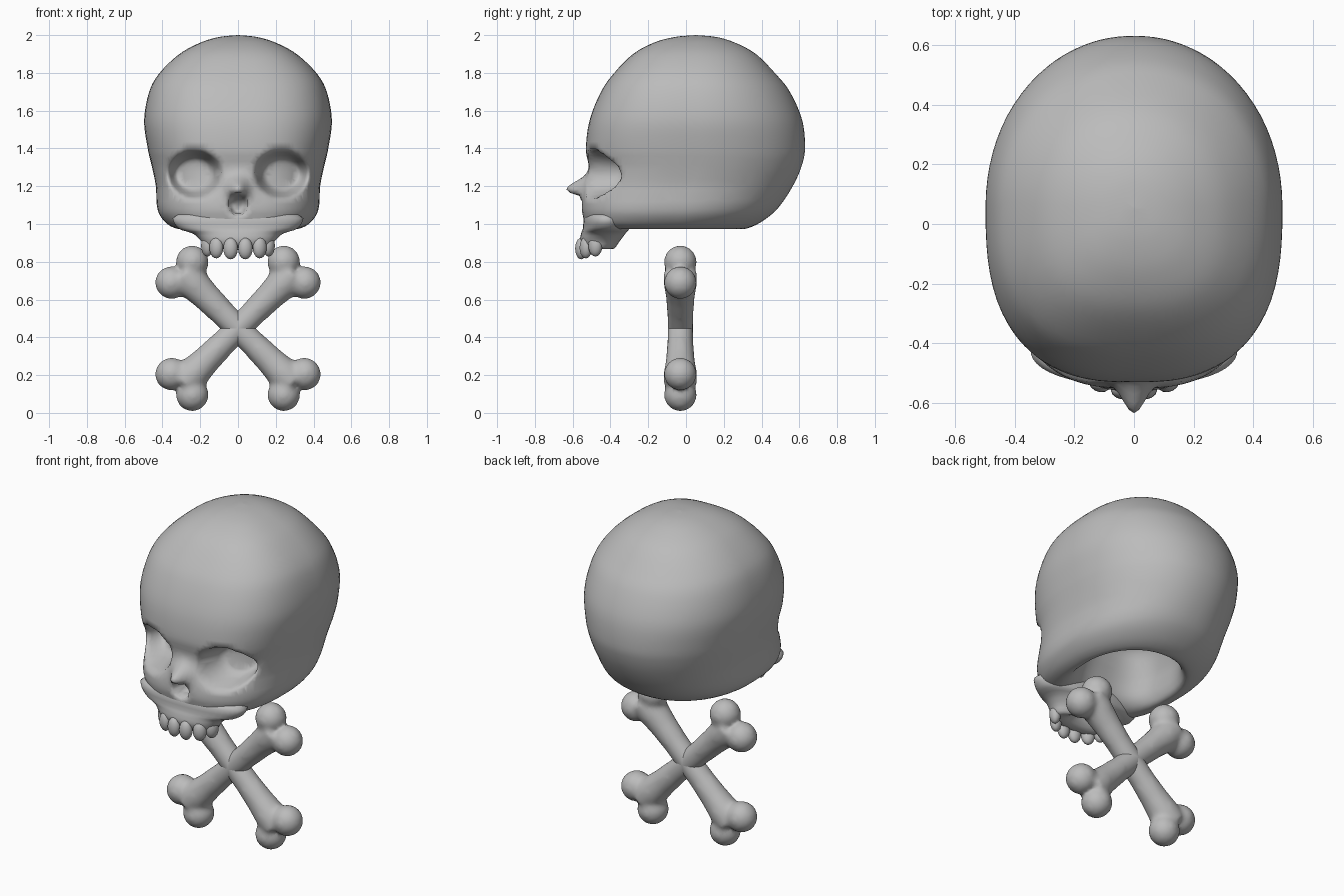
import bpy, bmesh, math
from mathutils import Vector, Matrix

if "Cube" in bpy.data.objects:
    bpy.data.objects.remove(bpy.data.objects["Cube"])

grey = bpy.data.materials.new("bone grey")
grey.use_nodes = True
grey.diffuse_color = (0.5, 0.5, 0.5, 1)
grey.node_tree.nodes["Principled BSDF"].inputs["Base Color"].default_value = (0.5, 0.5, 0.5, 1)


def finish(name, bm):
    """Turn a bmesh into a smooth, coloured object."""
    bmesh.ops.remove_doubles(bm, verts=bm.verts, dist=0.0002)
    bmesh.ops.recalc_face_normals(bm, faces=bm.faces)
    mesh = bpy.data.meshes.new(name)
    bm.to_mesh(mesh)
    bm.free()
    mesh.materials.append(grey)
    mesh.shade_smooth()
    obj = bpy.data.objects.new(name, mesh)
    bpy.context.collection.objects.link(obj)
    return obj


def loft(bm, rings):
    """Skin closed rings of points with quads."""
    grid = [[bm.verts.new(p) for p in ring] for ring in rings]
    for low, high in zip(grid, grid[1:]):
        for i in range(len(low)):
            j = (i + 1) % len(low)
            bm.faces.new((low[i], low[j], high[j], high[i]))


def smooth_rows(rows, steps):
    """Catmull-Rom interpolation through the profile rows."""
    rows = [Vector(r) for r in rows]
    out = []
    for i in range(len(rows) - 1):
        a, b, c = rows[max(i - 1, 0)], rows[i], rows[i + 1]
        d = rows[min(i + 2, len(rows) - 1)]
        for s in range(steps):
            t = s / steps
            out.append(b + (c - a) * (t / 2) + (2 * a - 5 * b + 4 * c - d) * (t * t / 2)
                       + (3 * b - a - 3 * c + d) * (t ** 3 / 2))
    return out + [rows[-1]]


def section(row, count, front_power, back_power):
    """Horizontal rounded section from height, half width, front and back."""
    z, width, front, back = row
    mid, half = (front + back) / 2, (back - front) / 2
    ring = []
    for i in range(count):
        a = math.tau * i / count
        c, s = math.cos(a), math.sin(a)
        n = front_power if s < 0 else back_power
        r = (abs(c) ** n + abs(s) ** n) ** (-1 / n)
        ring.append(Vector((width * r * c, mid + half * r * s, z)))
    return ring


def pit(d, inner):
    """1 in the middle of a hollow, easing to 0 at its rim."""
    t = min(max((1 - d) / (1 - inner), 0), 1)
    return t * t * (3 - 2 * t)


def sculpt_face(p):
    """Eye sockets, nose ridge and nose opening on the front surface."""
    x, z = abs(p.x), p.z
    eye = ((x - 0.23) / 0.15) ** 2 + ((z - 1.265) / 0.135) ** 2
    nostril = (x / 0.055) ** 2 + ((z - 1.105) / 0.065) ** 2
    ridge = math.exp(-(x / 0.05) ** 2 - ((z - 1.185) / 0.055) ** 2)
    p.y += 0.18 * pit(eye, 0.3) - 0.1 * ridge + 0.1 * pit(nostril, 0.35)


# Cranium: outer rows from crown to rim, then the hollow underside
outer = [(2.0, 0, 0.05, 0.05), (1.99, 0.1, -0.06, 0.16), (1.96, 0.2, -0.17, 0.26),
         (1.9, 0.31, -0.28, 0.37), (1.8, 0.415, -0.38, 0.47), (1.7, 0.47, -0.45, 0.55),
         (1.55, 0.497, -0.51, 0.615), (1.4, 0.478, -0.53, 0.63), (1.3, 0.455, -0.515, 0.61),
         (1.2, 0.435, -0.53, 0.565), (1.1, 0.43, -0.55, 0.5), (1.04, 0.41, -0.545, 0.44),
         (0.99, 0.36, -0.52, 0.36)]
hollow = [(0.975, 0.3, -0.42, 0.29), (1.02, 0.27, -0.32, 0.25), (1.15, 0.25, -0.25, 0.25),
          (1.28, 0.18, -0.18, 0.2), (1.32, 0, 0, 0)]
STEPS = 6
rings = []
for k, row in enumerate(smooth_rows(outer + hollow, STEPS)):
    ring = section(row, 160, 2.7, 2.1)
    if k < STEPS * len(outer):
        for p in ring:
            if p.y < 0:
                sculpt_face(p)
    rings.append(ring)
bm = bmesh.new()
loft(bm, rings)
cranium = finish("cranium", bm)
facets = cranium.modifiers.new("facets", 'DECIMATE')
facets.ratio = 0.3

# Upper jaw: a short tapered arch, hollowed from below
jaw_rows = [(1.06, 0, -0.42, -0.42), (1.05, 0.32, -0.53, -0.31), (0.98, 0.32, -0.545, -0.3),
            (0.95, 0.24, -0.555, -0.32), (0.91, 0.195, -0.56, -0.35), (0.87, 0.17, -0.535, -0.38),
            (0.88, 0.1, -0.48, -0.4), (0.95, 0, -0.43, -0.43)]
bm = bmesh.new()
loft(bm, [section(r, 48, 2.2, 2.2) for r in smooth_rows(jaw_rows, 3)])
finish("upper_jaw", bm)

# Teeth: three rounded pegs on each side of the arch
bm = bmesh.new()
for side in (-1, 1):
    for x, y, z, turn in ((0.039, -0.555, 0.87, 0.1), (0.115, -0.53, 0.875, 0.5),
                          (0.162, -0.48, 0.885, 1.1)):
        place = (Matrix.Translation((side * x, y, z)) @ Matrix.Rotation(side * turn, 4, 'Z')
                 @ Matrix.Diagonal((0.039, 0.032, 0.057, 1)))
        bmesh.ops.create_uvsphere(bm, u_segments=14, v_segments=10, radius=1, matrix=place)
finish("teeth", bm)

# Crossed bones: flared shaft with two knobs at each end, fused together
half = [(0.0, 0.068), (0.12, 0.069), (0.24, 0.076), (0.34, 0.088), (0.41, 0.088), (0.44, 0)]
profile = [(-h, r) for h, r in half[:0:-1]] + half
for name, lean in (("bone_rising_left", 1), ("bone_rising_right", -1)):
    bm = bmesh.new()
    loft(bm, [[(r * math.cos(math.tau * i / 32), r * math.sin(math.tau * i / 32), h)
               for i in range(32)] for h, r in profile])
    for end in (-1, 1):
        for side in (-1, 1):
            bmesh.ops.create_uvsphere(bm, u_segments=24, v_segments=16, radius=0.087,
                                      matrix=Matrix.Translation((side * 0.078, 0, end * 0.42)))
    bone = finish(name, bm)
    bone.location = (0, -0.03, 0.4475)
    bone.rotation_euler.y = lean * math.pi / 4
    fuse = bone.modifiers.new("fuse", 'REMESH')
    fuse.mode = 'VOXEL'
    fuse.voxel_size = 0.014
    fuse.use_smooth_shade = True
    soften = bone.modifiers.new("soften", 'SMOOTH')
    soften.iterations = 8
